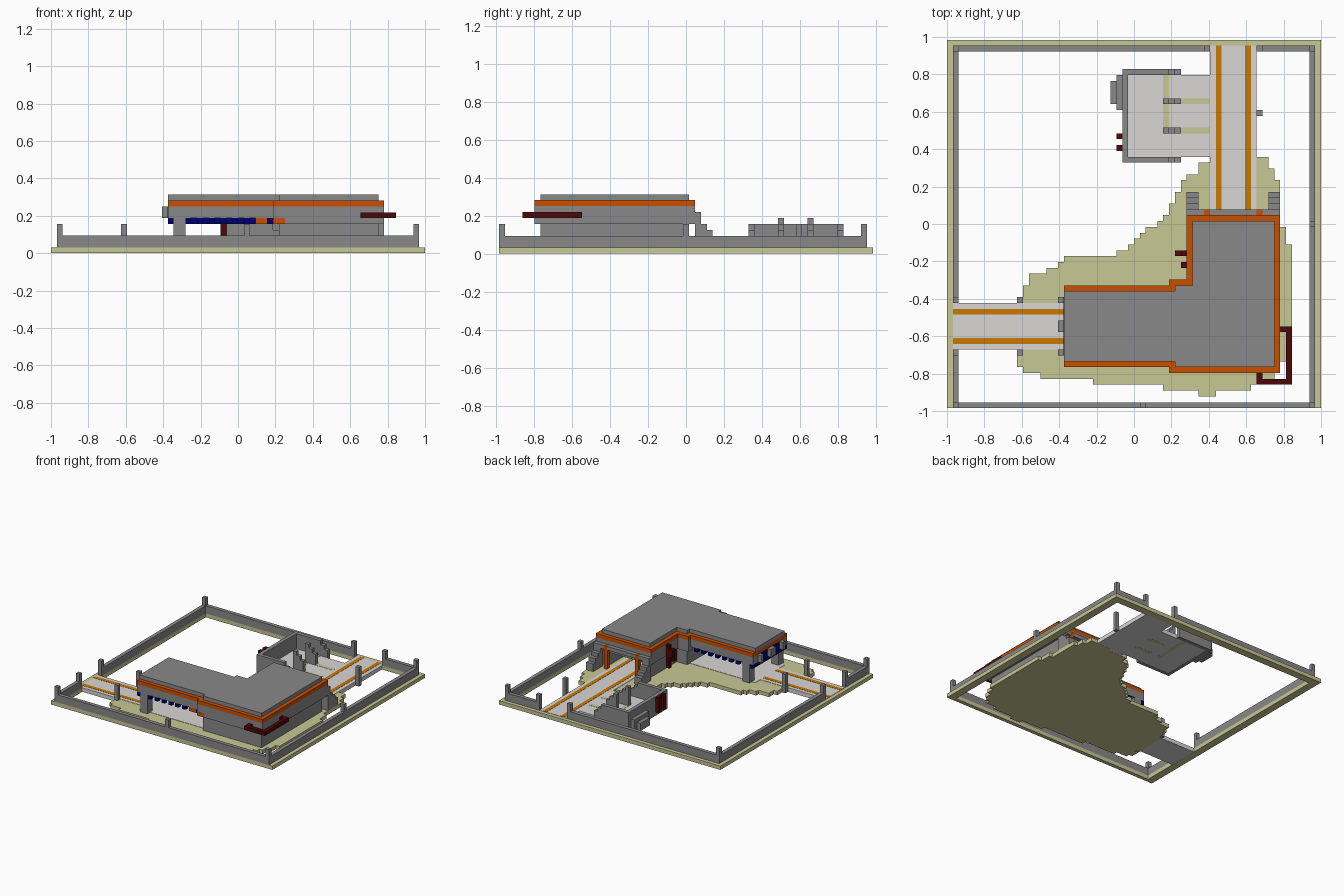
import bpy, bmesh

cube = bpy.data.objects.get("Cube")
if cube:
    bpy.data.objects.remove(cube, do_unlink=True)

U = 1 / 32          # one block
Y0 = -63 / 64       # front edge of the plot


def material(name, rgb):
    m = bpy.data.materials.new(name)
    m.use_nodes = True
    m.diffuse_color = (*rgb, 1)
    m.node_tree.nodes["Principled BSDF"].inputs["Base Color"].default_value = (*rgb, 1)
    return m


GREY = material("concrete grey", (0.25, 0.25, 0.25))
PALE = material("pavement grey", (0.69, 0.68, 0.665))
SAND = material("sand", (0.58, 0.58, 0.30))
ORANGE = material("orange trim", (0.60, 0.08, 0.0))
AMBER = material("amber stripe", (0.60, 0.19, 0.0))
RED = material("dark red", (0.075, 0.002, 0.002))
NAVY = material("navy blue", (0.0, 0.0, 0.16))


def add_prism(bm, pts, z0, z1):
    """Extrude a counter-clockwise outline given in blocks."""
    face = bm.faces.new([bm.verts.new((x * U, Y0 + y * U, z0 * U)) for x, y in pts])
    top = bmesh.ops.extrude_face_region(bm, geom=[face])["geom"]
    verts = [v for v in top if isinstance(v, bmesh.types.BMVert)]
    bmesh.ops.translate(bm, verts=verts, vec=(0, 0, (z1 - z0) * U))


def finish(name, mat, bm):
    bmesh.ops.recalc_face_normals(bm, faces=bm.faces)
    me = bpy.data.meshes.new(name)
    bm.to_mesh(me)
    bm.free()
    me.materials.append(mat)
    bpy.context.collection.objects.link(bpy.data.objects.new(name, me))


def prism(name, mat, pts, z0, z1):
    bm = bmesh.new()
    add_prism(bm, pts, z0, z1)
    finish(name, mat, bm)


def boxes(name, mat, *items):
    """Each item is x0, x1, y0, y1, z0, z1 in blocks."""
    bm = bmesh.new()
    for x0, x1, y0, y1, z0, z1 in items:
        add_prism(bm, [(x0, y0), (x1, y0), (x1, y1), (x0, y1)], z0, z1)
    finish(name, mat, bm)


# Plot border, low wall and its posts
boxes("plot_border", SAND, (-32, -30, 0, 63, 0, 1), (30, 32, 0, 63, 0, 1),
      (-30, 30, 0, 1, 0, 1), (-30, 30, 61, 63, 0, 1))
boxes("boundary_wall", GREY, (-31, -30, 0, 10, 1, 3), (-31, -30, 18, 62, 1, 3),
      (30, 31, 0, 62, 1, 3), (-30, 30, 0, 1, 1, 3),
      (-30, 13, 61, 62, 1, 3), (21, 30, 61, 62, 1, 3))
posts = [(-31, 0), (30, 0), (-31, 61), (30, 61), (-31, 9), (-31, 18), (12, 61),
         (21, 61), (1, 0), (30, 31)]
boxes("wall_posts", GREY, *[(x, x + 1, y, y + 1, 3, 5) for x, y in posts])
boxes("road_posts", GREY, *[(x, x + 1, y, y + 1, 0, 5)
                            for x, y in [(-20, 9), (-20, 18), (21, 50)]])

# Sandy ground: columns of start x, lower y, upper y
steps = [(-20, 7, 18), (-19, 6, 21), (-18, 6, 23), (-16, 5, 23), (-15, 5, 24),
         (-13, 5, 25), (-12, 5, 26), (-7, 4, 26), (-3, 4, 27), (-1, 4, 28), (0, 4, 29),
         (1, 4, 30), (2, 4, 31), (4, 4, 32), (5, 3, 33), (6, 3, 35), (7, 3, 37),
         (8, 3, 39), (9, 3, 40), (11, 2, 42), (14, 3, 42), (17, 3, 43), (20, 4, 43),
         (23, 5, 41), (24, 6, 39), (25, 8, 31), (26, 10, 28)]
ends = [s[0] for s in steps[1:]] + [27]


def stair_line(values):
    pts = []
    for s, e, v in zip(steps, ends, values):
        if pts and pts[-1][1] == v:
            pts[-1] = (e, v)
        else:
            pts += [(s[0], v), (e, v)]
    return pts


outline = stair_line([s[1] for s in steps]) + stair_line([s[2] for s in steps])[::-1]
prism("sandy_ground", SAND, outline, 0, 1)

# Roads with painted stripes, and the canopy floor
T = 1.08
boxes("side_road", PALE, (-31, -12, 10, 18, 0.02, T))
boxes("back_road", PALE, (13, 21, 24, 62, 0.02, T))
boxes("canopy_floor", PALE, (-12, 7, 8, 20, 0.02, T))
boxes("road_stripes", AMBER, *[(-31, -12, y, y + 1, 0.04, T + .05) for y in (11, 16)],
      *[(x, x + 1, 24, 62, 0.04, T + .05) for x in (14, 19)])

# Main building: lobby with a drive-in recess, upper storey, trim and roof
lobby = [(7, 7), (24, 7), (24, 32), (22, 32), (22, 24), (12, 24), (12, 32), (10, 32),
         (10, 21), (7, 21)]
upper = [(-12, 7), (6, 7), (6, 6), (25, 6), (25, 33), (9, 33), (9, 22), (6, 22),
         (6, 21), (-12, 21)]
roof = [(-12, 8), (7, 8), (7, 7), (24, 7), (24, 32), (10, 32), (10, 21), (7, 21),
        (7, 20), (-12, 20)]
prism("lobby_walls", GREY, lobby, 1, 5)
prism("upper_ledge", GREY, upper[2:8], 5, 6)
prism("upper_storey", GREY, upper, 6, 8)
prism("orange_band", ORANGE, upper, 8, 9)
prism("roof", GREY, roof, 9, 10)

# Canopy legs, toothed blue valance, end panel and brackets
boxes("canopy_legs", GREY, (-11, -9, 7, 9, 1, 6), (-11, -9, 19, 21, 1, 6))
boxes("canopy_valance", NAVY, (-12, -11, 7, 21, 5, 6), (5, 6, 7, 8, 5, 6),
      *[(x, x + 1, 7, 8, 5, 6) for x in range(-9, 3, 2)],
      *[(x, x + 1, 20, 21, 5, 6) for x in range(-8, 5, 2)])
boxes("canopy_end_panel", NAVY, (-12.03, -12, 9, 19, 6, 8))
boxes("canopy_brackets", GREY, *[(-13, -12, a, b, 6, 8)
                                 for a, b in ((9, 10), (13, 15), (18, 19))])
boxes("front_orange_panels", ORANGE, (3, 5, 7, 8, 5, 6), (6, 8, 5.97, 6.1, 5, 6))

# Back entrance: stepped buttresses, lintel and orange gate posts
boxes("stepped_buttresses", GREY, *[(x, x + 2, 33 + i, 34 + i, 1, h) for x in (9, 23)
                                    for i, h in enumerate((7, 5, 4, 3))])
boxes("gate_lintel", GREY, (11, 12, 33, 34, 6, 7), (13, 21, 33, 34, 6, 7),
      (22, 23, 33, 34, 6, 7))
boxes("gate_posts", ORANGE, (12, 13, 33, 34, 1, 7), (21, 22, 33, 34, 1, 7))

# Red corner rail and red wall fixtures
boxes("corner_rail", RED, (26, 27, 4, 14, 6, 7), (25, 26, 13, 14, 6, 7),
      (21, 26, 4, 5, 6, 7), (21, 22, 5, 6, 6, 7))
boxes("wall_fixture", RED, (7, 8, 26, 27, 5, 7), (8, 9, 26, 27, 2, 8),
      (8, 9, 24, 25, 3, 6))

# Parking bay: floor, walls, dividers and markings
boxes("bay_floor", PALE, (-1, 13, 43, 57, 0.02, T))
boxes("bay_walls", GREY, (-2, -1, 42, 58, 0, 5), (-1, 6, 42, 43, 0, 5),
      (-1, 6, 57, 58, 0, 5), *[(x, x + 1, y, y + 1, 0, h) for y in (42, 57)
                               for x, h in ((6, 4), (7, 3))])
boxes("bay_dividers", GREY, *[(x, x + 1, y, y + 1, 1, h) for y in (47, 52)
                              for x, h in ((5, 6), (6, 5), (7, 4))])
boxes("bay_markings", SAND, (5, 6, 47, 57, 0, T + .05),
      (8, 13, 47, 48, 0, T + .05), (8, 13, 52, 53, 0, T + .05))
boxes("bay_back_unit", GREY, (-3, -2, 51, 57, 0, 3), (-4, -3, 52, 56, 0, 2))
boxes("bay_red_units", RED, (-3, -2, 44, 45, 1, 5), (-3, -2, 46, 47, 1, 5))
